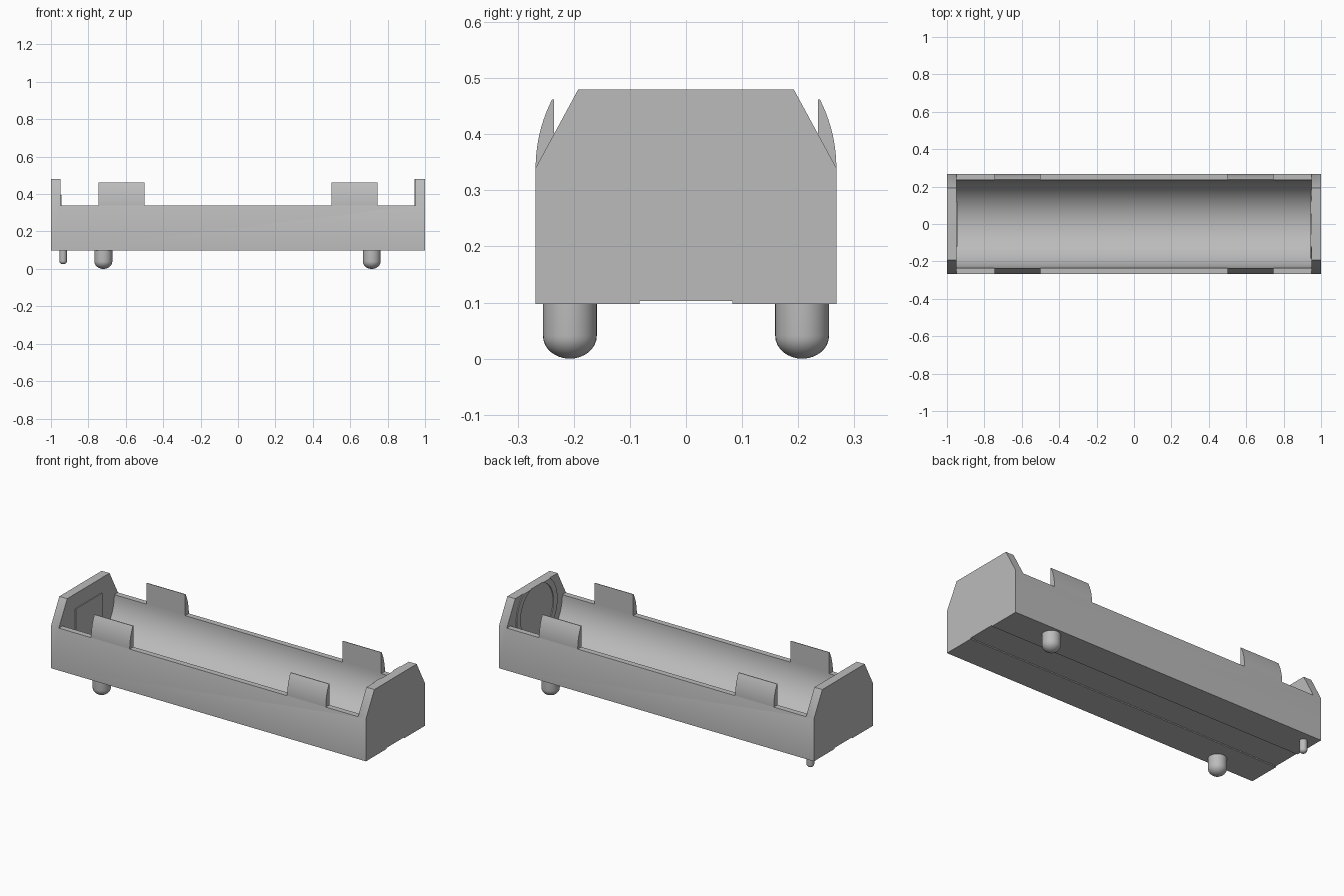
import bpy, bmesh, math

cube = bpy.data.objects.get("Cube")
if cube:
    bpy.data.objects.remove(cube, do_unlink=True)

grey = bpy.data.materials.new("plain grey plastic")
grey.use_nodes = True
GREY = (0.5, 0.5, 0.5, 1)
grey.diffuse_color = GREY
grey.node_tree.nodes["Principled BSDF"].inputs["Base Color"].default_value = GREY

HALF_W, RIM, TOP, BASE = 0.268, 0.34, 0.48, 0.097
INNER, BORE = 0.95, 0.235


def finish(name, bm):
    bmesh.ops.recalc_face_normals(bm, faces=bm.faces)
    mesh = bpy.data.meshes.new(name)
    bm.to_mesh(mesh)
    bm.free()
    mesh.materials.append(grey)
    ob = bpy.data.objects.new(name, mesh)
    bpy.context.collection.objects.link(ob)
    return ob


def prism(name, profile, x0, x1):
    """Extrude a (y, z) outline along x."""
    bm = bmesh.new()
    face = bm.faces.new([bm.verts.new((x0, y, z)) for y, z in profile])
    ext = bmesh.ops.extrude_face_region(bm, geom=[face])
    moved = [v for v in ext["geom"] if isinstance(v, bmesh.types.BMVert)]
    bmesh.ops.translate(bm, verts=moved, vec=(x1 - x0, 0, 0))
    return finish(name, bm)


def arc(radius, a0, a1, steps):
    """Points of an arc about the bore axis, angles in degrees."""
    angles = [math.radians(a0 + (a1 - a0) * i / steps) for i in range(steps + 1)]
    return [(radius * math.cos(a), RIM + radius * math.sin(a)) for a in angles]


def activate(ob):
    bpy.ops.object.select_all(action="DESELECT")
    ob.select_set(True)
    bpy.context.view_layer.objects.active = ob


def boolean(ob, tool, operation):
    mod = ob.modifiers.new("cut", "BOOLEAN")
    mod.operation, mod.solver, mod.object = operation, "EXACT", tool
    activate(ob)
    bpy.ops.object.modifier_apply(modifier=mod.name)
    bpy.data.objects.remove(tool, do_unlink=True)


def smooth(ob):
    activate(ob)
    bpy.ops.object.shade_smooth_by_angle(angle=math.radians(35))


# Tray with chamfered end walls and a shallow groove underneath
half = [(0.083, BASE + 0.006), (0.083, BASE), (HALF_W, BASE), (HALF_W, RIM), (0.192, TOP)]
outline = half + [(-y, z) for y, z in reversed(half)]
tray = prism("tray", outline, -1, 1)
trough = [(0.4, RIM)] + arc(BORE, 0, -180, 48) + [(-0.4, RIM), (-0.4, 0.6), (0.4, 0.6)]
boolean(tray, prism("trough_cutter", trough, -INNER, INNER), "DIFFERENCE")
smooth(tray)

# Four retaining clips on the rims
for side, label in ((-1, "front"), (1, "back")):
    shape = [(BORE, RIM - 0.002)] + arc(HALF_W, 0, 27, 10) + [(BORE, 0.462)]
    shape = [(side * y, z) for y, z in shape]
    for end, x0, x1 in (("right", -0.745, -0.5), ("left", 0.5, 0.745)):
        smooth(prism(f"{label}_{end}_clip", shape, x0, x1))

# Square contact plate on one end wall
prism("square_contact", [(-0.12, 0.16), (0.12, 0.16), (0.12, 0.395), (-0.12, 0.395)],
      -INNER - 0.001, -INNER + 0.005)

# Round contact ring on the other end wall, trimmed at the wall top
ring = prism("round_contact", arc(0.185, 0, 352.5, 47), INNER - 0.005, INNER + 0.001)
boolean(ring, prism("hole_cutter", arc(0.15, 0, 352.5, 47), 0.9, 1), "DIFFERENCE")
boolean(ring, prism("trim_cutter", outline, 0.9, 1), "INTERSECT")
smooth(ring)


# Round-nosed pegs under the tray
def peg(name, x, y, radius, bottom):
    bm = bmesh.new()
    nose = radius * 0.85
    quarter = [math.radians(90 * i / 8) for i in range(9)]
    path = [(0, BASE + 0.002), (radius, BASE + 0.002)]
    path += [(radius * math.cos(a), bottom + nose * (1 - math.sin(a))) for a in quarter]
    verts = [bm.verts.new((x + r, y, z)) for r, z in path]
    edges = [bm.edges.new(pair) for pair in zip(verts, verts[1:])]
    bmesh.ops.spin(bm, geom=verts + edges, cent=(x, y, 0), axis=(0, 0, 1),
                   angle=math.tau, steps=32, use_merge=True)
    bmesh.ops.remove_doubles(bm, verts=bm.verts, dist=0.0001)
    smooth(finish(name, bm))


peg("front_peg", -0.72, -0.207, 0.048, 0)
peg("back_peg", 0.715, 0.207, 0.048, 0)
peg("small_key_peg", -0.935, 0.207, 0.02, 0.025)
